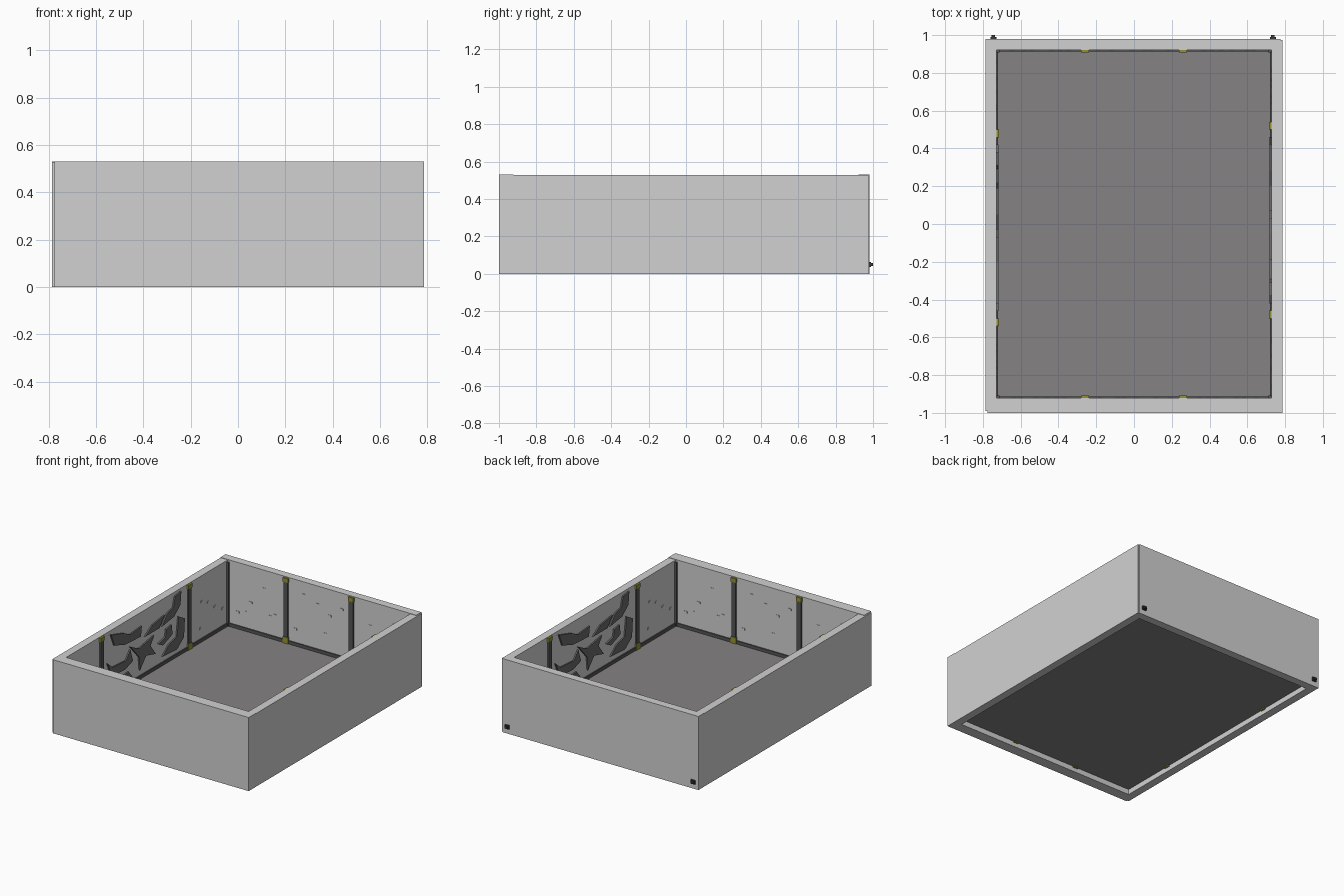
import bpy, bmesh, random
from mathutils import Matrix, Vector

if "Cube" in bpy.data.objects:
    bpy.data.objects.remove(bpy.data.objects["Cube"])

random.seed(4)


def material(name, rgb):
    m = bpy.data.materials.new(name)
    m.diffuse_color = (*rgb, 1)
    m.use_nodes = True
    m.node_tree.nodes["Principled BSDF"].inputs["Base Color"].default_value = m.diffuse_color
    return m


WALL = material("light grey", (0.64, 0.64, 0.64))
FLOOR = material("warm grey", (0.235, 0.225, 0.225))
TRIM = material("dark grey", (0.09, 0.09, 0.09))
RELIEF = material("relief grey", (0.14, 0.14, 0.14))
BRACKET = material("olive yellow", (0.3, 0.29, 0.03))
BOLT = material("near black", (0.04, 0.04, 0.04))


def finish(name, bm, mat):
    bmesh.ops.recalc_face_normals(bm, faces=bm.faces)
    me = bpy.data.meshes.new(name)
    bm.to_mesh(me)
    bm.free()
    me.materials.append(mat)
    ob = bpy.data.objects.new(name, me)
    bpy.context.collection.objects.link(ob)
    return ob


def add_box(bm, lo, hi):
    lo, hi = Vector(lo), Vector(hi)
    mat = Matrix.Translation((lo + hi) / 2) @ Matrix.Diagonal((*(hi - lo), 1))
    bmesh.ops.create_cube(bm, size=1, matrix=mat)


def box(name, lo, hi, mat):
    bm = bmesh.new()
    add_box(bm, lo, hi)
    return finish(name, bm, mat)


def both_ends(bm):
    """Repeat the geometry turned half way round the vertical axis."""
    geo = bmesh.ops.duplicate(bm, geom=bm.verts[:] + bm.edges[:] + bm.faces[:])["geom"]
    verts = [v for v in geo if isinstance(v, bmesh.types.BMVert)]
    bmesh.ops.rotate(bm, verts=verts, cent=(0, 0, 0), matrix=Matrix.Rotation(3.14159265, 3, 'Z'))


X, Y, H = 0.727, 0.922, 0.53     # inner faces and wall height

# outer walls
box("front_wall", (-0.775, -1.0, 0), (0.785, -Y, H), WALL)
box("back_wall", (-0.785, Y, 0), (0.775, 0.98, H), WALL)
box("left_wall", (-0.785, -0.99, 0), (-X, Y, 0.527), WALL)
box("right_wall", (X, -Y, 0), (0.785, 0.975, 0.527), WALL)

# raised floor
box("floor", (-X - 0.005, -Y - 0.005, 0.038), (X + 0.005, Y + 0.005, 0.055), FLOOR)

# dark posts at the corners and between panels, with skirting rails
bm = bmesh.new()
W = 0.017
for y in (-0.52, 0.48):
    add_box(bm, (-X - 0.002, y - W, 0.055), (-X + 0.01, y + W, 0.515))
for x in (-0.26, 0.26):
    add_box(bm, (x - W, Y - 0.01, 0.055), (x + W, Y + 0.002, 0.515))
for sy in (-1, 1):
    ylo, yhi = sorted((sy * (Y - 0.014), sy * (Y + 0.002)))
    add_box(bm, (-X - 0.002, ylo, 0.055), (-X + 0.014, yhi, 0.515))
add_box(bm, (-X - 0.002, -Y, 0.055), (-X + 0.008, Y, 0.078))
add_box(bm, (-X, Y - 0.008, 0.055), (X, Y + 0.002, 0.078))
both_ends(bm)
finish("posts_and_skirting", bm, TRIM)

# yellow brackets at both ends of each post
bm = bmesh.new()
for z0, z1 in ((0.03, 0.1), (0.495, 0.524)):
    for y in (-0.52, 0.48):
        add_box(bm, (-X - 0.003, y - 0.021, z0), (-X + 0.013, y + 0.021, z1))
    for x in (-0.26, 0.26):
        add_box(bm, (x - 0.021, Y - 0.013, z0), (x + 0.021, Y + 0.003, z1))
both_ends(bm)
finish("post_brackets", bm, BRACKET)

# abstract curved relief plates on the middle panels, outlines in (y, z)
plates = [
    [(-.42, .50), (-.38, .41), (-.26, .37), (-.08, .36), (-.07, .43), (-.2, .42), (-.28, .46)],
    [(.38, .51), (.37, .42), (.3, .36), (.16, .34), (.22, .41), (.29, .43), (.31, .5)],
    [(-.03, .34), (.05, .39), (.19, .41), (.13, .34)],
    [(.35, .34), (.42, .3), (.41, .17), (.33, .11), (.17, .12), (.24, .18), (.33, .2)],
    [(.21, .3), (.27, .31), (.28, .24), (.17, .2), (.12, .23), (.2, .25)],
    [(-.2, .33), (-.1, .28), (.07, .31), (.03, .25), (.09, .17), (-.02, .2), (-.09, .12), (-.1, .22)],
    [(-.46, .31), (-.4, .26), (-.25, .25), (-.2, .31), (-.17, .22), (-.26, .19), (-.41, .2)],
    [(-.42, .17), (-.33, .1), (-.17, .1), (-.22, .16), (-.31, .15), (-.36, .19)],
]
bm = bmesh.new()
for pts in plates:
    face = bm.faces.new([bm.verts.new((-X - 0.002, y, z)) for y, z in pts])
    top = bmesh.ops.extrude_face_region(bm, geom=[face])["geom"]
    verts = [v for v in top if isinstance(v, bmesh.types.BMVert)]
    bmesh.ops.translate(bm, verts=verts, vec=(0.012, 0, 0))
both_ends(bm)
finish("wall_relief", bm, RELIEF)

# small chips standing out from the plain panels
bm = bmesh.new()
for lo, hi in ((-0.66, -0.32), (-0.2, 0.2), (0.32, 0.66)):
    for i in range(6):
        x = lo + (hi - lo) * (i + random.random()) / 6
        z = random.uniform(0.14, 0.46)
        add_box(bm, (x - 0.012, Y - 0.003, z - 0.007), (x + 0.012, Y + 0.002, z + 0.007))
for lo, hi in ((-0.86, -0.6), (0.56, 0.86)):
    for i in range(5):
        y = lo + (hi - lo) * (i + random.random()) / 5
        z = random.uniform(0.14, 0.46)
        add_box(bm, (-X - 0.002, y - 0.01, z - 0.007), (-X + 0.003, y + 0.01, z + 0.007))
both_ends(bm)
finish("wall_chips", bm, WALL)

# two small fixings low on the back wall
bm = bmesh.new()
for x in (-0.745, 0.735):
    add_box(bm, (x - 0.016, 0.978, 0.036), (x + 0.016, 0.99, 0.064))
    add_box(bm, (x - 0.009, 0.985, 0.042), (x + 0.009, 1.0, 0.058))
finish("back_fixings", bm, BOLT)
